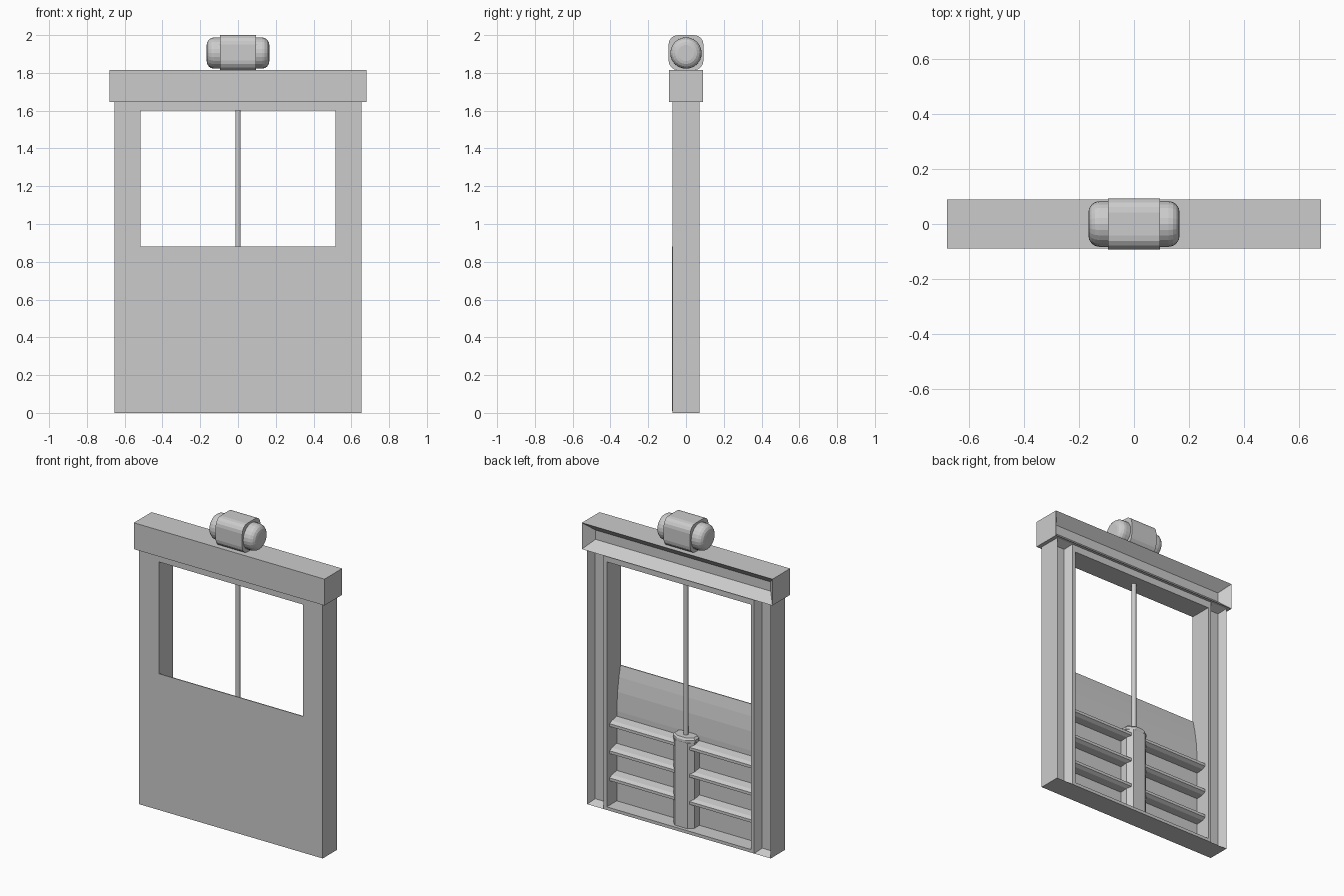
import bpy, bmesh, math
from mathutils import Matrix, Vector

if "Cube" in bpy.data.objects:
    bpy.data.objects.remove(bpy.data.objects["Cube"])


def finish(name, bm):
    bmesh.ops.recalc_face_normals(bm, faces=bm.faces[:])
    me = bpy.data.meshes.new(name)
    bm.to_mesh(me)
    bm.free()
    ob = bpy.data.objects.new(name, me)
    bpy.context.collection.objects.link(ob)
    return ob


def box(name, x, y, z, inset=0, depth=0):
    """Box from ranges; the back (+y) face may be sunk as a bevelled recess."""
    bm = bmesh.new()
    bmesh.ops.create_cube(bm, size=1)
    for v in bm.verts:
        v.co = Vector([r[0] + (r[1] - r[0]) * (c + 0.5) for c, r in zip(v.co, (x, y, z))])
    if inset:
        bm.normal_update()
        back = max(bm.faces, key=lambda f: f.calc_center_median().y)
        bmesh.ops.inset_region(bm, faces=[back], thickness=inset, use_even_offset=True)
        for v in back.verts:
            v.co.y -= depth
    return finish(name, bm)


def extrude(name, pts, vec):
    """Closed 3D outline swept along a vector."""
    bm = bmesh.new()
    f = bm.faces.new([bm.verts.new(p) for p in pts])
    r = bmesh.ops.extrude_face_region(bm, geom=[f])
    bmesh.ops.translate(bm, vec=vec,
                        verts=[g for g in r["geom"] if isinstance(g, bmesh.types.BMVert)])
    return finish(name, bm)


def cylinder(name, radius, length, centre, sides, axis="Z", rounding=0, segs=1):
    bm = bmesh.new()
    bmesh.ops.create_cone(bm, cap_ends=True, segments=sides, radius1=radius,
                          radius2=radius, depth=length)
    if rounding:
        rims = [e for e in bm.edges if abs(e.verts[0].co.z - e.verts[1].co.z) < 1e-5]
        bmesh.ops.bevel(bm, geom=rims, offset=rounding, segments=segs,
                        profile=0.5, affect="EDGES")
    m = Matrix.Rotation(math.pi / 2, 4, "Y") if axis == "X" else Matrix()
    bmesh.ops.transform(bm, matrix=Matrix.Translation(centre) @ m, verts=bm.verts[:])
    return finish(name, bm)


FY, BY = -0.072, 0.072

# Side posts: channel sections open at the back, with an inner guide strip
for s, side in ((-1, "left"), (1, "right")):
    def span(a, b):
        return tuple(sorted((s * a, s * b)))
    box(side + "_post", span(0.537, 0.655), (FY, BY), (0, 1.645), 0.022, 0.05)
    box(side + "_guide", span(0.515, 0.537), (FY, BY), (0, 1.645))

# Cross members
box("sill", (-0.515, 0.515), (FY, BY), (0, 0.02))
box("top_rail", (-0.515, 0.515), (FY, BY), (1.60, 1.645))
box("header_beam", (-0.68, 0.68), (-0.09, 0.09), (1.645, 1.815), 0.055, 0.06)

# Gate plate: flat front, back curving up to a thin top edge
W = 0.515
plate = [(-0.074, 0.01), (-0.074, 0.88), (-0.068, 0.88), (-0.052, 0.81),
         (-0.038, 0.72), (-0.03, 0.60), (-0.03, 0.01)]
extrude("gate_plate", [(-W, y, z) for y, z in plate], (2 * W, 0, 0))

# Horizontal stiffening ribs
for i, z in enumerate((0.195, 0.37, 0.545)):
    rib = [(-0.035, z - 0.035), (-0.035, z + 0.022), (0.02, z + 0.012),
           (0.042, z), (0.042, z - 0.018), (0.02, z - 0.03)]
    extrude(f"gate_rib_{i + 1}", [(-W, y, q) for y, q in rib], (2 * W, 0, 0))

# Central spine and collar that hold the lifting stem
spine = [(-0.075, -0.035), (0.075, -0.035), (0.075, 0.02), (0.045, 0.05),
         (-0.045, 0.05), (-0.075, 0.02)]
extrude("gate_spine", [(x, y, 0.02) for x, y in spine], (0, 0, 0.55))
collar = cylinder("stem_collar", 0.086, 0.04, (0, 0, 0), 8, rounding=0.012)
collar.data.transform(Matrix.Translation((0, 0, 0.58)) @ Matrix.Diagonal((1, 0.65, 1, 1))
                      @ Matrix.Rotation(math.pi / 8, 4, "Z"))
cylinder("lifting_stem", 0.014, 1.07, (0, 0, 1.115), 12)

# Motor on top: rounded block with a capped drum through it
r, h, n = 0.05, 0.0925, 4
outline = []
for q, (sy, sz) in enumerate(((1, 1), (-1, 1), (-1, -1), (1, -1))):
    for k in range(n + 1):
        a = (q + k / n) * math.pi / 2
        outline.append((-0.095, sy * (h - r) + r * math.cos(a),
                        1.9075 + sz * (h - r) + r * math.sin(a)))
extrude("motor_housing", outline, (0.19, 0, 0))
cylinder("motor_drum", 0.083, 0.332, (0, 0, 1.905), 24, "X", 0.04, 4)
